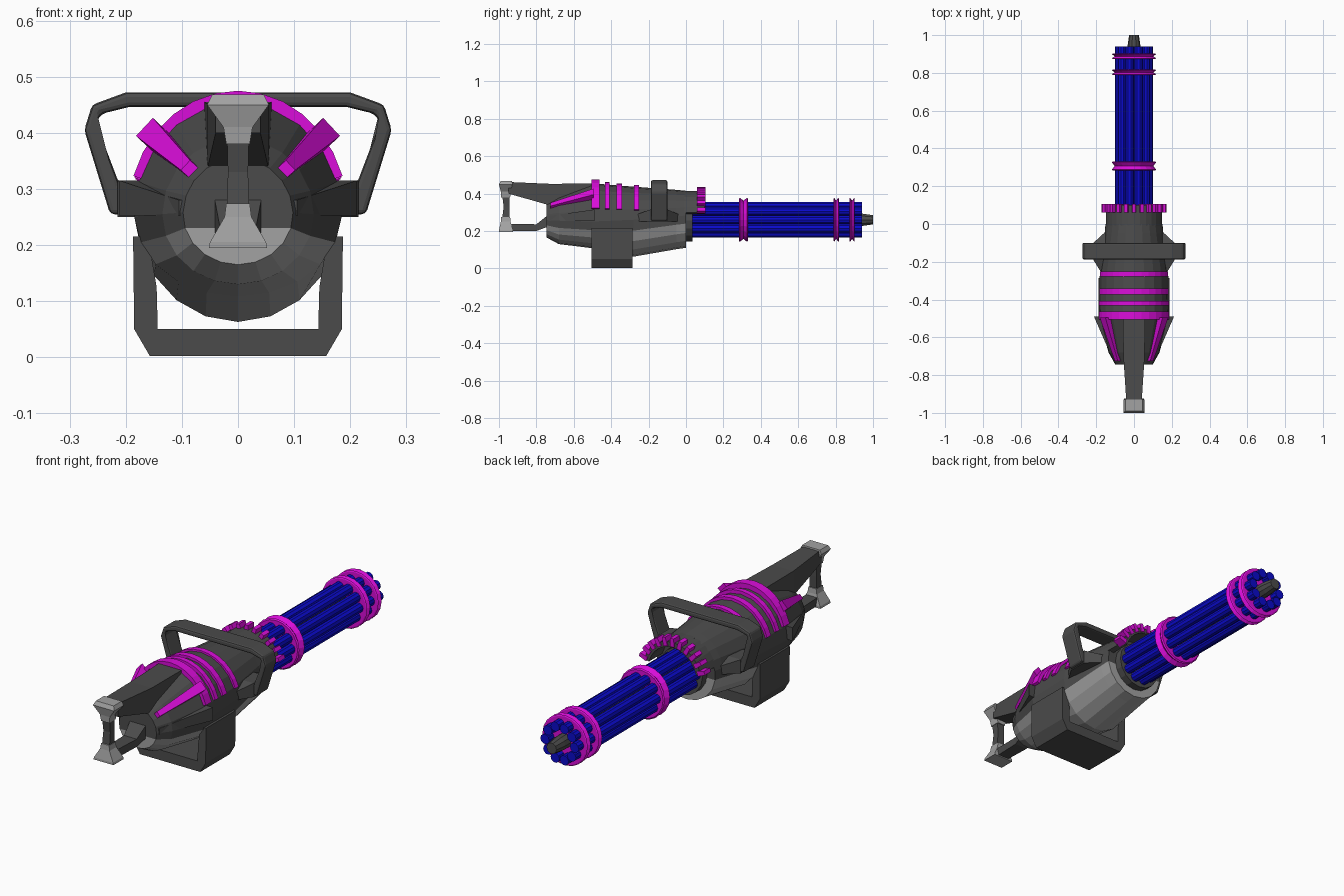
import bpy, bmesh, math
from math import sin, cos, radians, pi

cube = bpy.data.objects.get("Cube")
if cube:
    bpy.data.objects.remove(cube)


def material(name, rgb):
    m = bpy.data.materials.new(name)
    m.use_nodes = True
    m.diffuse_color = (*rgb, 1)
    m.node_tree.nodes["Principled BSDF"].inputs["Base Color"].default_value = (*rgb, 1)
    return m


DARK = material("dark grey", (0.07, 0.07, 0.07))
GREY = material("light grey", (0.36, 0.36, 0.36))
BLUE = material("blue", (0.003, 0.003, 0.6))
PINK = material("magenta", (0.7, 0.004, 0.7))
AXIS = 0.255  # height of the main axis


def loft(name, rings, mat, bevel=0):
    """Skin equal-length rings of points and cap both ends."""
    bm = bmesh.new()
    vs = [[bm.verts.new(p) for p in r] for r in rings]
    n = len(rings[0])
    for a, b in zip(vs, vs[1:]):
        for i in range(n):
            j = (i + 1) % n
            bm.faces.new((a[i], a[j], b[j], b[i]))
    bm.faces.new(vs[0])
    bm.faces.new(vs[-1][::-1])
    bmesh.ops.recalc_face_normals(bm, faces=bm.faces)
    me = bpy.data.meshes.new(name)
    bm.to_mesh(me)
    bm.free()
    me.materials.append(mat)
    ob = bpy.data.objects.new(name, me)
    bpy.context.collection.objects.link(ob)
    if bevel:
        mod = ob.modifiers.new("bevel", 'BEVEL')
        mod.width = bevel
        mod.segments = 2
    return ob


def lathe(name, profile, mat, n=16, x=0, z=AXIS):
    """Turned part along y from (y, radius) pairs."""
    return loft(name, [[(x + r * cos(2 * pi * i / n), y, z + r * sin(2 * pi * i / n))
                        for i in range(n)] for y, r in profile], mat)


def beam(name, sections, mat, bevel=0):
    """Box-section bar along y from (y, x0, x1, z0, z1)."""
    return loft(name, [[(a, y, c), (b, y, c), (b, y, d), (a, y, d)]
                       for y, a, b, c, d in sections], mat, bevel)


def post(name, sections, mat):
    """Upright bar from (z, half width, y0, y1)."""
    return loft(name, [[(-w, a, z), (w, a, z), (w, b, z), (-w, b, z)]
                       for z, w, a, b in sections], mat)


def extrude(name, outline, y0, y1, mat, bevel=0):
    return loft(name, [[(x, y, z) for x, z in outline] for y in (y0, y1)], mat, bevel)


def arc(a0, a1, n, rx, top, low=None):
    """Points on an arc about the axis, with separate upper and lower heights."""
    pts = []
    for i in range(n + 1):
        a = radians(a0 + (a1 - a0) * i / n)
        rz = top if sin(a) > 0 or low is None else low
        pts.append((rx * cos(a), AXIS + rz * sin(a)))
    return pts


def band(name, y0, y1, rx, rz, thick, a0, mat):
    """Arched strip over the top of the body."""
    outer = arc(a0, 180 - a0, 12, rx, rz)
    inner = arc(180 - a0, a0, 12, rx - thick, rz - thick)
    return extrude(name, outer + inner, y0, y1, mat)


# Body: dark upper shell and light lower shell share one set of sections
# (y, half width, upper height, lower height, split angle)
sections = [(-0.745, 0.098, 0.10, 0.09, 16), (-0.68, 0.135, 0.135, 0.125, 18),
            (-0.5, 0.185, 0.2, 0.147, 20), (-0.28, 0.182, 0.182, 0.192, 16),
            (-0.05, 0.157, 0.165, 0.152, 8), (0, 0.152, 0.16, 0.145, 6)]
upper, lower = [], []
for y, rx, top, low, cut in sections:
    upper.append([(x, y, z) for x, z in arc(-cut, 180 + cut, 12, rx, top, low)])
    lower.append([(x, y, z) for x, z in arc(-cut, cut - 180, 8, rx, top, low)])
loft("upper_housing", upper, DARK)
loft("lower_housing", lower, GREY)

# Muzzle collar, end plate and teeth
band("collar", -0.01, 0.1, 0.153, 0.16, 0.025, 16, DARK)
lathe("end_plate", [(-0.01, 0.11), (0.035, 0.11)], DARK)
for i in range(11):
    a = radians(20 + 14 * i)
    u, t = (cos(a), sin(a)), (-sin(a), cos(a))
    quad = [(r * u[0] + s * t[0], AXIS + r * u[1] + s * t[1])
            for r, s in ((0.14, -0.011), (0.18, -0.009), (0.18, 0.009), (0.14, 0.011))]
    extrude(f"collar_tooth_{i + 1}", quad, 0.06, 0.105, PINK)

# Arched ribs over the housing
for i, (y0, y1, rx, rz) in enumerate([(-0.505, -0.462, 0.196, 0.22), (-0.432, -0.408, 0.194, 0.208),
                                      (-0.372, -0.342, 0.192, 0.2), (-0.278, -0.252, 0.19, 0.19)]):
    band(f"rib_{i + 1}", y0, y1, rx, rz, 0.03, 18, PINK)

# Mirrored strakes, fins and handle gussets
for side, s in (("left", 1), ("right", -1)):
    beam(f"{side}_strake", [(-0.735, s * 0.06, s * 0.105, 0.253, 0.28),
                            (-0.49, s * 0.12, s * 0.212, 0.253, 0.315)], DARK)
    a = radians(43)
    rings = []
    for y, r0, r1, w in ((-0.725, 0.08, 0.128, 0.012), (-0.495, 0.16, 0.228, 0.022)):
        rings.append([(s * (r * cos(a) - k * w * sin(a)), y, AXIS + r * sin(a) + k * w * cos(a))
                      for r, k in ((r0, -1), (r1, -1), (r1, 1), (r0, 1))])
    loft(f"{side}_fin", rings, PINK)
    beam(f"{side}_gusset", [(y, s * 0.11, s * x, 0.25, z) for y, x, z in
                            ((-0.26, 0.172, 0.29), (-0.19, 0.215, 0.315),
                             (-0.1, 0.215, 0.315), (-0.04, 0.15, 0.29))], DARK)

# Carrying handle arched across the body
half_out = [(0.15, 0.252), (0.228, 0.255), (0.274, 0.405), (0.26, 0.45), (0.2, 0.472)]
half_in = [(0.194, 0.446), (0.243, 0.434), (0.253, 0.418), (0.212, 0.31), (0.15, 0.3)]
mirror = lambda pts: [(-x, z) for x, z in reversed(pts)]
extrude("carry_handle", half_out + mirror(half_out) + mirror(half_in) + half_in,
        -0.187, -0.1, DARK, 0.008)

# Underslung frame
out = [(0.187, 0.215), (0.185, 0.05), (0.157, 0.002)]
inn = [(0.143, 0.05), (0.145, 0.125), (0.16, 0.215)]
extrude("lower_frame", out + mirror(out) + mirror(inn) + inn, -0.505, -0.285, DARK)

# Rear grip with its arms and end caps
beam("upper_arm", [(-0.95, -0.04, 0.04, 0.4, 0.462), (-0.72, -0.055, 0.055, 0.335, 0.452),
                   (-0.48, -0.06, 0.06, 0.33, 0.455)], DARK)
beam("lower_arm", [(-0.95, -0.028, 0.028, 0.2, 0.238), (-0.8, -0.033, 0.033, 0.2, 0.236),
                   (-0.72, -0.045, 0.045, 0.23, 0.3)], DARK)
post("grip", [(0.25, 0.02, -0.985, -0.945), (0.33, 0.018, -0.975, -0.943),
              (0.41, 0.02, -0.985, -0.945)], DARK)
post("grip_top_cap", [(0.38, 0.021, -0.988, -0.94), (0.41, 0.026, -0.99, -0.938),
                      (0.45, 0.055, -1, -0.928), (0.468, 0.046, -0.99, -0.93)], GREY)
post("grip_bottom_cap", [(0.195, 0.052, -1, -0.925), (0.205, 0.05, -1, -0.925),
                         (0.25, 0.024, -0.99, -0.938), (0.274, 0.021, -0.988, -0.94)], GREY)

# Barrel cluster with spindle and spool-shaped clamps
COUNT = 10
for i in range(COUNT):
    a = 2 * pi * i / COUNT
    lathe(f"barrel_{i + 1}", [(0.02, 0.023), (0.94, 0.023)], BLUE, 10,
          0.077 * cos(a), AXIS + 0.005 + 0.077 * sin(a))
lathe("spindle", [(0.02, 0.034), (0.945, 0.034), (0.98, 0.029), (1.0, 0.026)], DARK, 10, 0, AXIS + 0.005)
for name, y, w in (("rear_clamp", 0.307, 0.024), ("middle_clamp", 0.803, 0.014), ("front_clamp", 0.888, 0.014)):
    lathe(name, [(y - w, 0.112), (y - w * 0.8, 0.118), (y, 0.102), (y + w * 0.8, 0.118), (y + w, 0.112)],
          PINK, 20, 0, AXIS + 0.005)
